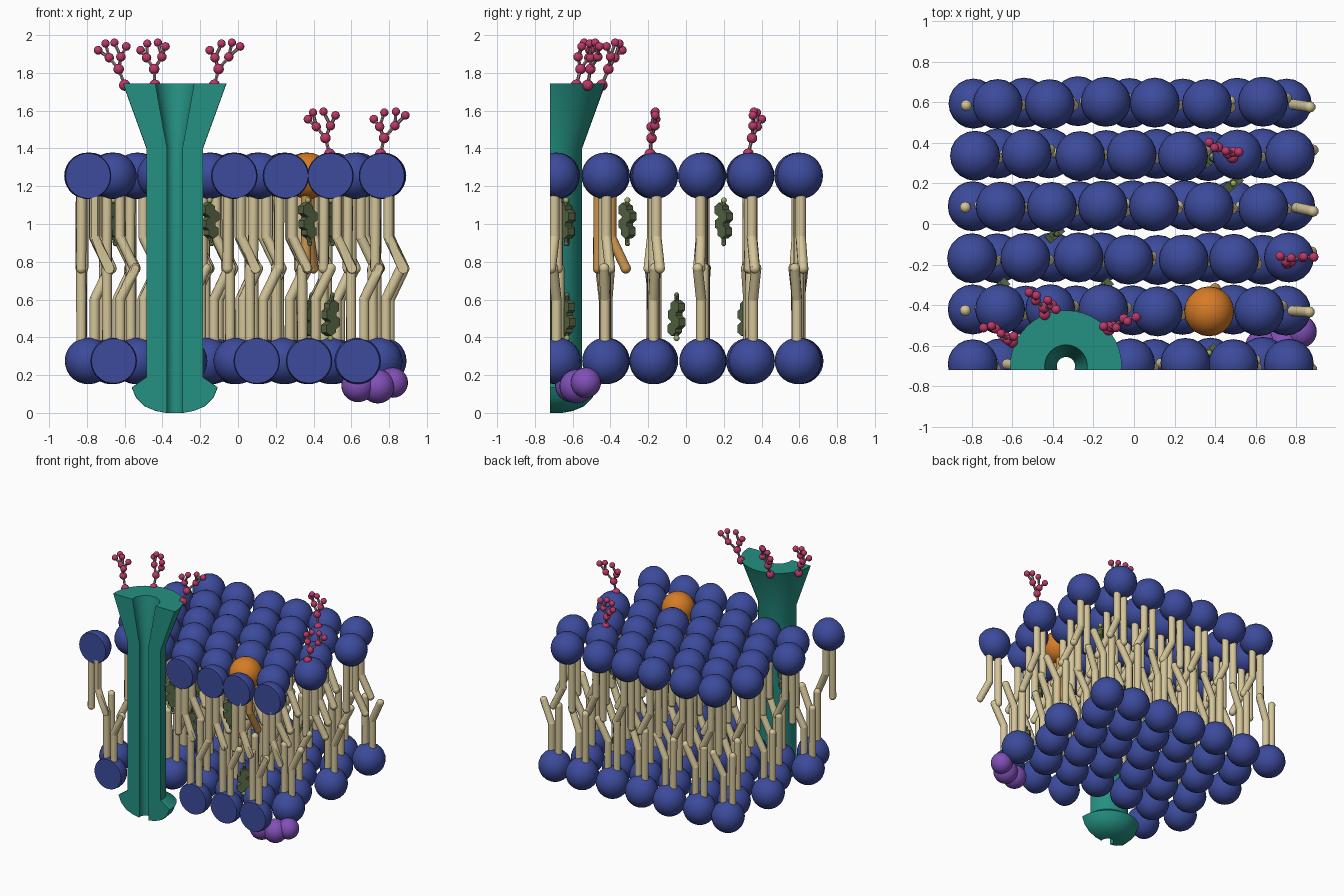
import bpy, bmesh, random
from math import cos, sin, pi, radians
from mathutils import Vector, Matrix

if "Cube" in bpy.data.objects:
    bpy.data.objects.remove(bpy.data.objects["Cube"])

random.seed(4)
CUT_Y = -0.72


def material(name, rgb):
    m = bpy.data.materials.new(name)
    m.diffuse_color = (*rgb, 1)
    m.use_nodes = True
    m.node_tree.nodes["Principled BSDF"].inputs["Base Color"].default_value = m.diffuse_color
    return m


BLUE = material("blue", (.045, .07, .33))
TAN = material("tan", (.66, .56, .32))
TEAL = material("teal", (.018, .28, .22))
PINK = material("magenta", (.5, .04, .14))
ROSE = material("rose_grey", (.35, .2, .22))
ORANGE = material("orange", (.67, .2, .02))
AMBER = material("amber", (.6, .3, .08))
PURPLE = material("purple", (.22, .08, .48))
OLIVE = material("olive", (.1, .14, .06))
LIME = material("light_olive", (.35, .42, .15))


def ball(bm, p, r, u=10, v=6):
    bmesh.ops.create_uvsphere(bm, u_segments=u, v_segments=v, radius=r,
                              matrix=Matrix.Translation(p))


def rod(bm, a, b, r, sides=10):
    a, b = Vector(a), Vector(b)
    d = b - a
    m = Matrix.Translation((a + b) / 2) @ d.to_track_quat('Z', 'Y').to_matrix().to_4x4()
    bmesh.ops.create_cone(bm, segments=sides, radius1=r, radius2=r, depth=d.length,
                          cap_ends=True, matrix=m)


def finish(bm, name, mat, cut=False):
    if cut:  # flat section on the front face
        bmesh.ops.bisect_plane(bm, geom=bm.verts[:] + bm.edges[:] + bm.faces[:],
                               plane_co=(0, CUT_Y, 0), plane_no=(0, -1, 0), clear_outer=True)
        bmesh.ops.holes_fill(bm, edges=[e for e in bm.edges if e.is_boundary], sides=0)
    bmesh.ops.recalc_face_normals(bm, faces=bm.faces[:])
    me = bpy.data.meshes.new(name)
    bm.to_mesh(me)
    bm.free()
    ob = bpy.data.objects.new(name, me)
    me.materials.append(mat)
    bpy.context.collection.objects.link(ob)
    bpy.ops.object.select_all(action='DESELECT')
    bpy.context.view_layer.objects.active = ob
    ob.select_set(True)
    bpy.ops.object.shade_smooth_by_angle(angle=radians(40))
    return ob


HEAD_R = 0.123
PORE = Vector((-0.335, -0.70))


def lipid(heads, tails, x, y, top, turn):
    s = 1 if top else -1
    zc = 1.255 if top else 0.275
    ball(heads, (x, y, zc), HEAD_R, 20, 14)
    c, n = cos(turn), sin(turn)

    def at(a, dz):
        return Vector((x + a * c, y + a * n, zc - s * dz))
    straight = [at(-.035, .09), at(-.037, .49)]
    kinked = [at(.035, .09), at(.035, .325), at(.115, .49)]
    for pts in (straight, kinked):
        for a, b in zip(pts, pts[1:]):
            rod(tails, a, b, .027)
            ball(tails, b, .028)


# two leaflets of lipids, staggered rows, gap around the channel
for top in (True, False):
    heads, tails = bmesh.new(), bmesh.new()
    for row in range(6):
        y = 0.597 - 0.256 * row
        seven = (row % 2 == 1) == top
        for k in range(7 if seven else 6):
            x = (-0.79 if seven else -0.665) + 0.258 * k + random.uniform(-.012, .012)
            if (Vector((x, y)) - PORE).length < 0.25:
                continue
            if top and row == 4 and k == 4:
                continue  # place of the glycolipid
            lipid(heads, tails, x, y + random.uniform(-.008, .008), top,
                  random.uniform(-.25, .25))
    side = "upper" if top else "lower"
    finish(heads, side + "_lipid_heads", BLUE, True)
    finish(tails, side + "_lipid_tails", TAN, True)

# glycolipid
heads, tails = bmesh.new(), bmesh.new()
lipid(heads, tails, 0.37, -0.43, True, radians(75))
finish(heads, "glycolipid_head", ORANGE)
finish(tails, "glycolipid_tails", AMBER)

# channel protein: revolved closed profile, cut at the front
profile = [(.045, 0), (.10, .01), (.16, .035), (.205, .08), (.228, .135), (.15, .19),
           (.15, 1.40), (.275, 1.745), (.105, 1.745), (.045, 1.40)]
bm = bmesh.new()
N = 40
rings = [[bm.verts.new((PORE.x + r * cos(2 * pi * i / N), PORE.y + r * sin(2 * pi * i / N), z))
          for r, z in profile] for i in range(N)]
P = len(profile)
for i in range(N):
    a, b = rings[i], rings[(i + 1) % N]
    for j in range(P):
        bm.faces.new((a[j], b[j], b[(j + 1) % P], a[(j + 1) % P]))
finish(bm, "channel_protein", TEAL, True)

# branched sugar chains: (base, fan direction, lean)
chains = [((-.60, -.58, 1.735), (.92, -.4), (-.07, .05)),
          ((-.44, -.445, 1.735), (.8, -.6), (0, .08)),
          ((-.125, -.52, 1.735), (.95, .3), (.07, .04)),
          ((.485, .33, 1.37), (.9, -.4), (-.045, .045)),
          ((.755, -.19, 1.37), (1, .05), (.06, .02))]
nodes = [(0, 0, .03), (-.005, .085, .028), (-.045, .145, .025), (.035, .15, .025),
         (-.085, .185, .023), (-.04, .22, .022), (.02, .225, .022), (.075, .205, .023)]
links = [(0, 1), (1, 2), (1, 3), (2, 4), (2, 5), (3, 6), (3, 7)]
beads, sticks = bmesh.new(), bmesh.new()
for base, fan, lean in chains:
    pts = []
    for k, (a, h, r) in enumerate(nodes):
        t = h / .22
        w = random.uniform(-.02, .02) if k > 1 else 0
        pts.append(Vector(base) + Vector((a * fan[0] + lean[0] * t - w * fan[1],
                                          a * fan[1] + lean[1] * t + w * fan[0], h)))
        ball(beads, pts[-1], r, 12, 8)
    for i, j in links:
        rod(sticks, pts[i], pts[j], .009, 6)
finish(beads, "sugar_chain_beads", PINK)
finish(sticks, "sugar_chain_links", ROSE)

# cholesterol: fused ring plates, small head ball, short tail
plates, knobs = bmesh.new(), bmesh.new()
spots = [(.37, -.635, 1), (.49, .20, 1), (-.66, -.31, 1), (-.15, -.31, 1),
         (-.15, -.63, 1), (.49, -.63, 0), (-.39, -.05, 0), (.38, .32, 0)]
for x, y, top in spots:
    s, z0 = (1, 1.02) if top else (-1, .50)
    turn = Matrix.Rotation(radians(40), 4, 'Z')
    for a, h in ((-.015, .055), (.015, .02), (-.012, -.02), (.008, -.06)):
        m = (Matrix.Translation((x, y, z0 + s * h)) @ turn @ Matrix.Translation((a, 0, 0))
             @ Matrix.Rotation(pi / 2, 4, 'X'))
        bmesh.ops.create_cone(plates, segments=6, radius1=.038, radius2=.038, depth=.045,
                              cap_ends=True, matrix=m)
    rod(plates, (x, y, z0 - s * .07), (x + .01, y, z0 - s * .125), .012, 8)
    ball(plates, (x + .01, y, z0 - s * .125), .013)
    rod(knobs, (x, y, z0 + s * .07), (x, y, z0 + s * .105), .008, 8)
    ball(knobs, (x, y, z0 + s * .105), .016)
finish(plates, "cholesterol_rings", OLIVE)
finish(knobs, "cholesterol_knobs", LIME)

# peripheral protein lobes
bm = bmesh.new()
for p, r in (((.635, -.605, .145), .088), ((.74, -.58, .14), .09), ((.82, -.53, .16), .08)):
    ball(bm, p, r, 24, 14)
finish(bm, "peripheral_protein", PURPLE)
